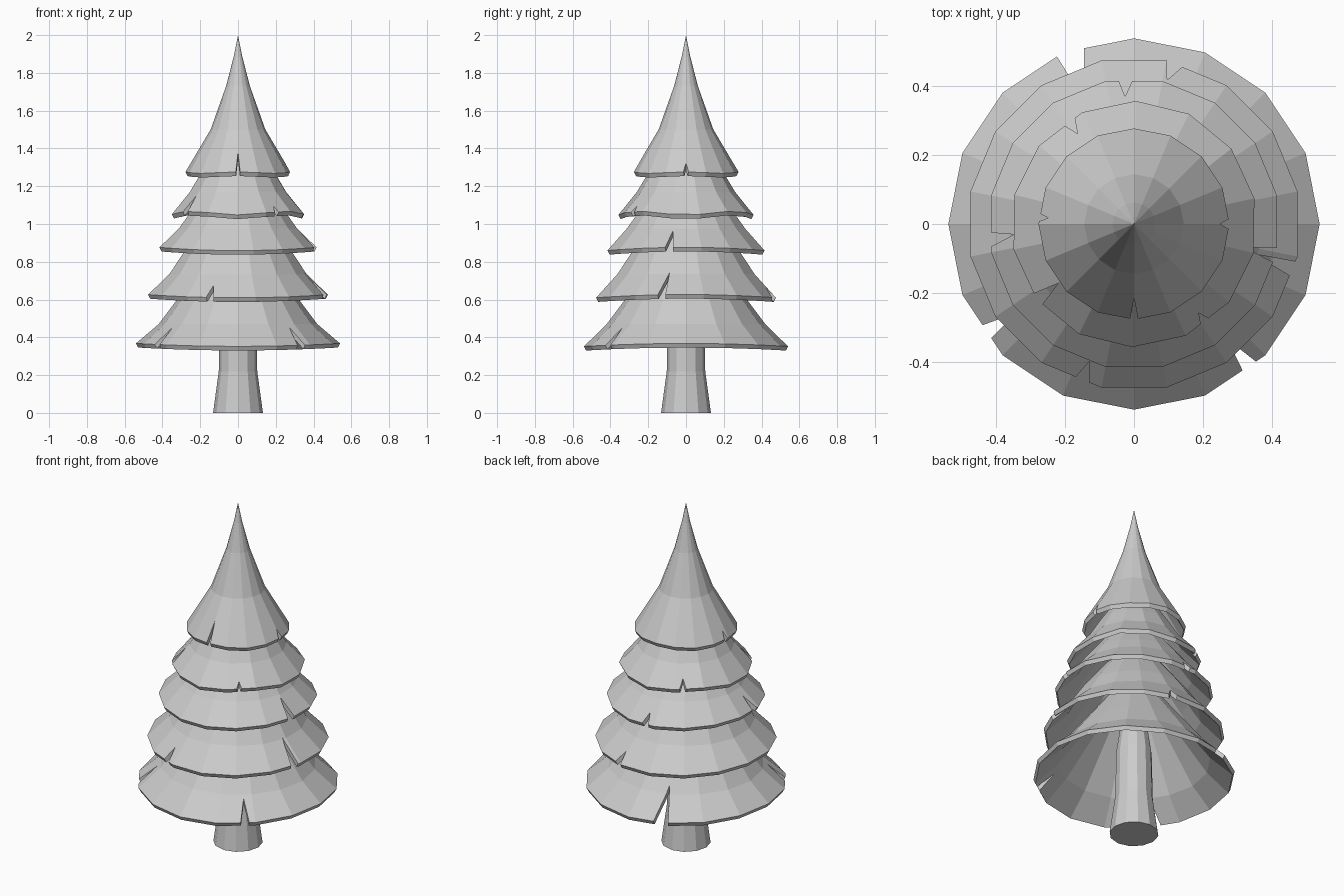
import bpy, bmesh
from math import sin, cos, radians, tau

default_cube = bpy.data.objects.get("Cube")
if default_cube:
    bpy.data.objects.remove(default_cube, do_unlink=True)

grey = bpy.data.materials.new("light grey")
grey.use_nodes = True
colour = (0.6, 0.6, 0.6, 1)
grey.diffuse_color = colour
grey.node_tree.nodes["Principled BSDF"].inputs["Base Color"].default_value = colour


def make_object(name, bm):
    bmesh.ops.recalc_face_normals(bm, faces=bm.faces)
    mesh = bpy.data.meshes.new(name)
    bm.to_mesh(mesh)
    bm.free()
    mesh.materials.append(grey)
    obj = bpy.data.objects.new(name, mesh)
    bpy.context.collection.objects.link(obj)
    return obj


def lathe(profile, sides, phase=0, wave=0, waves=2, wavy_rings=()):
    """Revolve (radius, z) points; points on the axis become poles."""
    bm = bmesh.new()
    rings = []
    for k, (r, z) in enumerate(profile):
        if r == 0:
            rings.append([bm.verts.new((0, 0, z))] * sides)
            continue
        ring = []
        for i in range(sides):
            a = radians(phase) + tau * i / sides
            dz = wave * cos(waves * a) if k in wavy_rings else 0
            ring.append(bm.verts.new((r * cos(a), r * sin(a), z + dz)))
        rings.append(ring)
    for low, high in zip(rings, rings[1:]):
        for i in range(sides):
            j = (i + 1) % sides
            corners = list(dict.fromkeys((low[i], low[j], high[j], high[i])))
            bm.faces.new(corners)
    return bm


def notch_cutter(notches, rim_r, z):
    """Upright wedges: start angle, end angle, tip angle, tip radius."""
    bm = bmesh.new()
    for start, end, tip, tip_r in notches:
        outline = [(tip_r, tip), (rim_r, start), (rim_r, end)]
        rings = [[bm.verts.new((r * cos(radians(a)), r * sin(radians(a)), h))
                  for r, a in outline] for h in (z - 0.2, z + 0.4)]
        for ring in rings:
            bm.faces.new(ring)
        for i in range(3):
            j = (i + 1) % 3
            bm.faces.new((rings[0][i], rings[0][j], rings[1][j], rings[1][i]))
    return make_object("notch_cutter", bm)


def branch_tier(name, outer, sides, phase, wave, waves, notches):
    # A thick hollow cone: inner skin, slanted rim, outer skin
    inner = [(max(r - 0.011, 0), z - 0.022) for r, z in outer]
    profile = inner[::-1] + outer
    n = len(outer)
    tier = make_object(name, lathe(profile, sides, phase, wave, waves, (n - 1, n)))
    cutter = notch_cutter(notches, outer[0][0] + 0.02, outer[0][1])
    cut = tier.modifiers.new("notches", "BOOLEAN")
    cut.operation = "DIFFERENCE"
    cut.solver = "EXACT"
    cut.object = cutter
    bpy.context.view_layer.update()
    graph = bpy.context.evaluated_depsgraph_get()
    result = bpy.data.meshes.new_from_object(tier.evaluated_get(graph))
    tier.modifiers.clear()
    tier.data = result
    bpy.data.objects.remove(cutter, do_unlink=True)


# Trunk, flared at the foot
trunk = lathe([(0, 0), (0.132, 0), (0.102, 0.22), (0.096, 0.5), (0.06, 0.75), (0, 0.75)], 12)
make_object("trunk", trunk)

# Branch tiers, lowest first
branch_tier("lowest_branches",
            [(0.54, 0.36), (0.42, 0.47), (0.33, 0.59), (0.17, 0.8), (0, 0.92)],
            16, 0, 0.008, 2,
            [(105, 115, 112, 0.39), (213, 219, 217, 0.43), (306, 312, 309, 0.43)])
branch_tier("lower_branches",
            [(0.485, 0.618), (0.37, 0.735), (0.3, 0.84), (0.16, 1.02), (0, 1.12)],
            16, 11.25, 0.009, 2,
            [(71, 79, 77, 0.43), (248, 255, 252, 0.42), (341, 347, 346, 0.36)])
branch_tier("middle_branches",
            [(0.424, 0.868), (0.32, 0.975), (0.265, 1.05), (0.13, 1.22), (0, 1.32)],
            16, 11.25, 0.009, 2,
            [(89, 97, 94, 0.372), (183, 190, 185, 0.35), (344, 351, 348, 0.33)])
branch_tier("upper_branches",
            [(0.358, 1.058), (0.26, 1.17), (0.2, 1.27), (0.1, 1.42), (0, 1.52)],
            14, 12, -0.01, 4,
            [(118, 127, 122, 0.31), (214, 222, 218, 0.28), (302, 310, 306, 0.32)])
branch_tier("crown",
            [(0.278, 1.272), (0.145, 1.5), (0.063, 1.73), (0.022, 1.89), (0, 2)],
            16, 0, 0.004, 4,
            [(-5, 5, 0, 0.25), (172, 180, 176, 0.25), (267, 273, 270, 0.215)])
